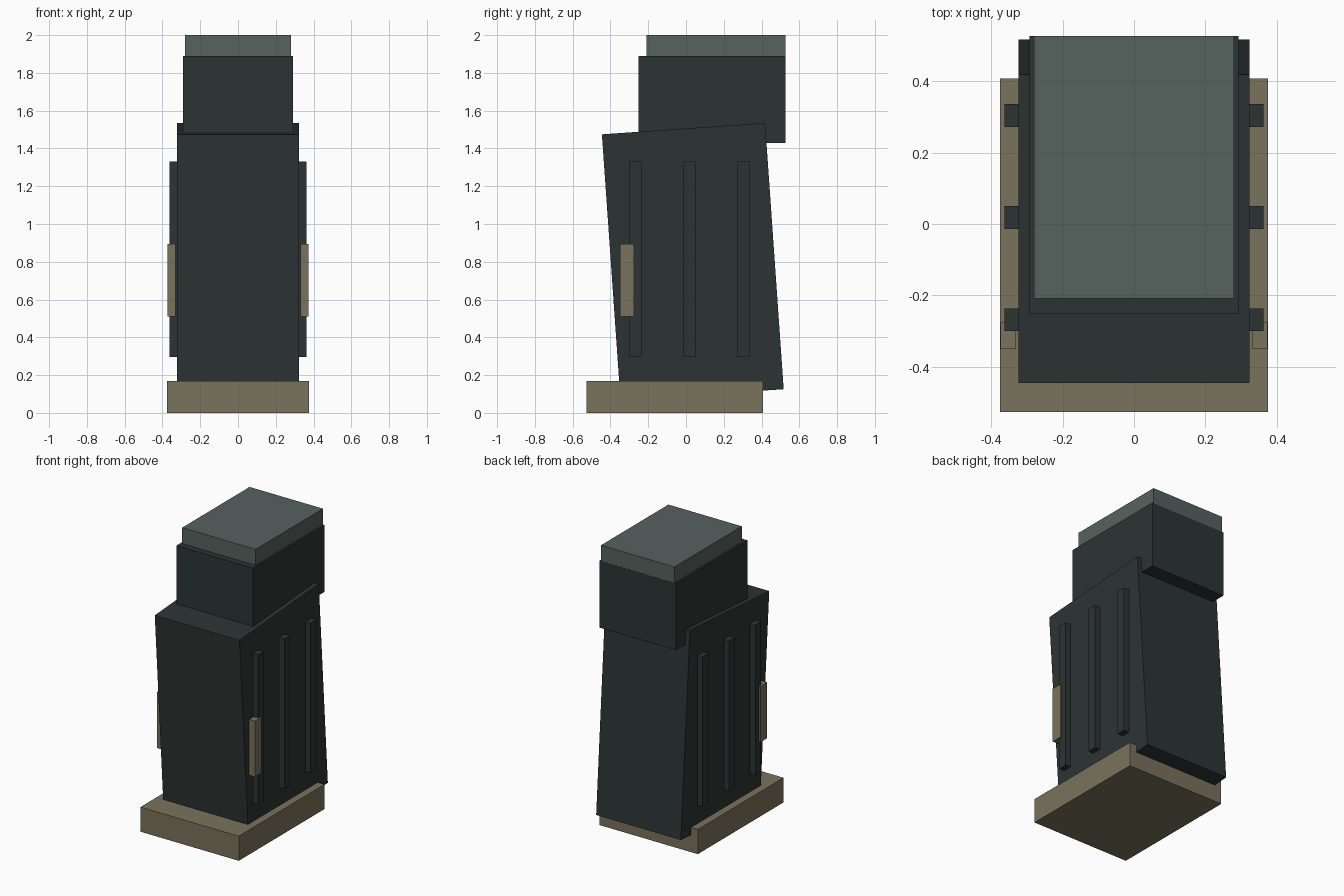
import bpy
import math

cube = bpy.data.objects.get("Cube")
if cube:
    bpy.data.objects.remove(cube, do_unlink=True)


def material(name, rgb):
    m = bpy.data.materials.new(name)
    m.use_nodes = True
    m.diffuse_color = (*rgb, 1)
    m.node_tree.nodes["Principled BSDF"].inputs["Base Color"].default_value = (*rgb, 1)
    return m


dark = material("dark_gunmetal", (0.025, 0.034, 0.033))
grey = material("grey_green", (0.093, 0.122, 0.114))
tan = material("dull_tan", (0.195, 0.168, 0.107))


def box(name, x, y, z, mat, tilt=0):
    """Box spanning the given (low, high) ranges, tilted about its centre."""
    spans = (x, y, z)
    bpy.ops.mesh.primitive_cube_add(size=1, location=[(a + b) / 2 for a, b in spans])
    ob = bpy.context.object
    ob.name = name
    ob.scale = [b - a for a, b in spans]
    ob.rotation_euler.x = tilt
    ob.data.materials.append(mat)
    return ob


# Floor plate and leaning main body
box("base_plate", (-0.375, 0.375), (-0.527, 0.407), (0, 0.17), tan)
box("main_body", (-0.323, 0.323), (-0.397, 0.469), (0.0935, 1.5065), dark, math.radians(4))

# Upper neck and its cap
box("upper_block", (-0.292, 0.292), (-0.252, 0.527), (1.43, 1.89), dark)
box("top_cap", (-0.28, 0.28), (-0.208, 0.526), (1.79, 2.0), grey)

# Side ribs and grip plates, on both sides
for side, sign in (("left", 1), ("right", -1)):
    for i, y in enumerate((-0.268, 0.018, 0.304)):
        box(f"{side}_rib_{i + 1}", sorted((sign * 0.315, sign * 0.363)),
            (y - 0.032, y + 0.032), (0.295, 1.33), dark)
    box(f"{side}_grip_plate", sorted((sign * 0.33, sign * 0.374)),
        (-0.35, -0.276), (0.51, 0.895), tan)
